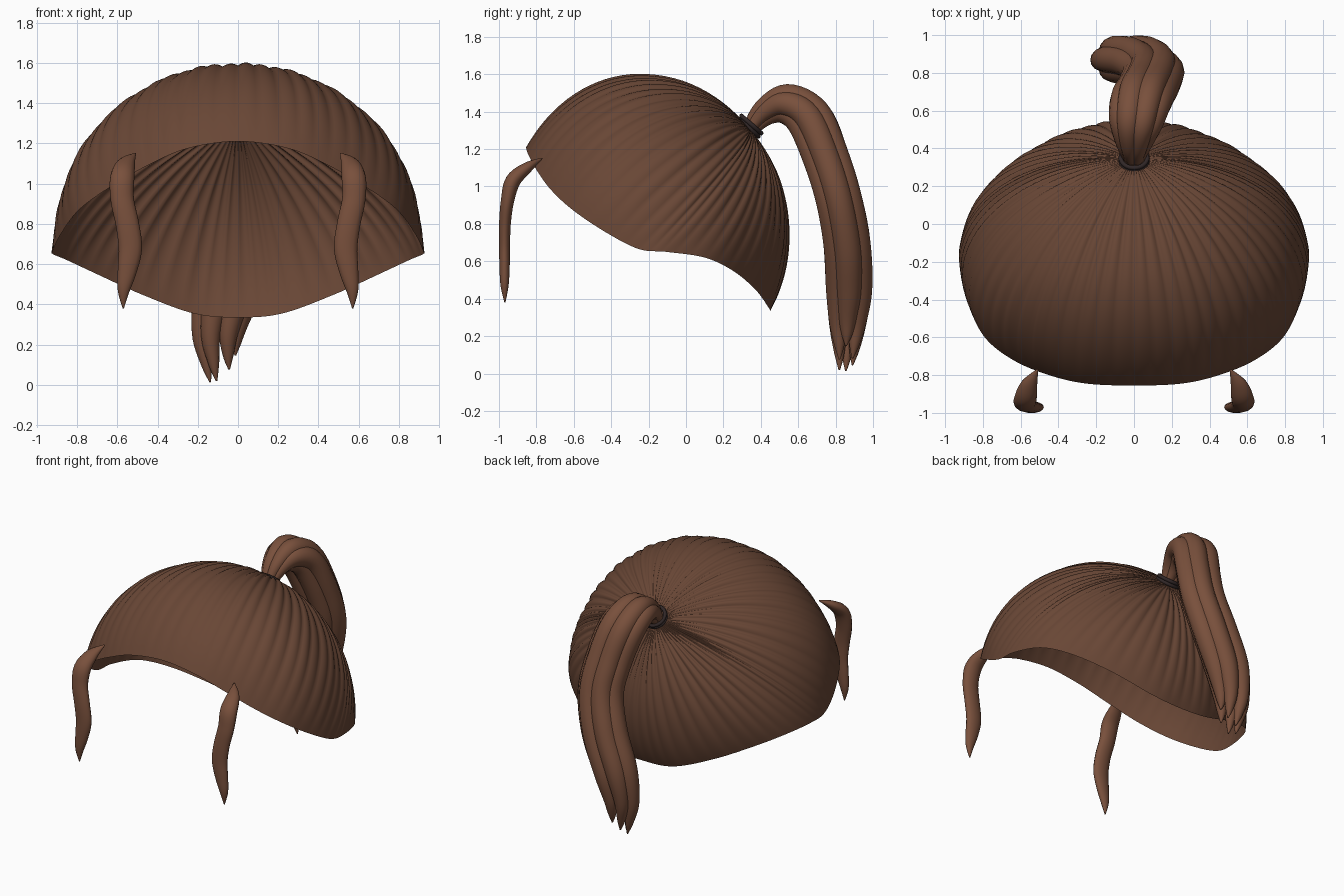
import bpy, bmesh, math
from mathutils import Vector

if "Cube" in bpy.data.objects:
    bpy.data.objects.remove(bpy.data.objects["Cube"])


def material(name, rgb):
    m = bpy.data.materials.new(name)
    m.diffuse_color = (*rgb, 1)
    m.use_nodes = True
    m.node_tree.nodes["Principled BSDF"].inputs["Base Color"].default_value = m.diffuse_color
    return m


CAP = material("cap_brown", (0.14, 0.062, 0.036))
LOCK = material("lock_brown", (0.19, 0.08, 0.045))
DARK = material("tie_dark", (0.03, 0.02, 0.02))


def finish(bm, name, mat):
    bmesh.ops.recalc_face_normals(bm, faces=bm.faces)
    me = bpy.data.meshes.new(name)
    bm.to_mesh(me)
    bm.free()
    for p in me.polygons:
        p.use_smooth = True
    me.materials.append(mat)
    ob = bpy.data.objects.new(name, me)
    bpy.context.collection.objects.link(ob)
    return ob


def spline(pts, n, closed=False):
    """Catmull-Rom through points of any dimension, n steps per segment."""
    c = len(pts)
    get = (lambda i: pts[i % c]) if closed else (lambda i: pts[min(max(i, 0), c - 1)])
    out = []
    for i in range(c if closed else c - 1):
        for k in range(n):
            t = k / n
            out.append([0.5 * (2 * b + (d - a) * t + (2 * a - 5 * b + 4 * d - e) * t * t
                               + (3 * b - a - 3 * d + e) * t ** 3)
                        for a, b, d, e in zip(get(i - 1), get(i), get(i + 1), get(i + 2))])
    if not closed:
        out.append(list(pts[-1]))
    return out


def frame(pts, i):
    t = (Vector(pts[min(i + 1, len(pts) - 1)][:3]) - Vector(pts[max(i - 1, 0)][:3])).normalized()
    side = Vector((1, 0, 0))
    side = (side - t * side.dot(t)).normalized()
    return side, t.cross(side)


def tube(name, path, mat, sides=14):
    """Path entries: x, y, z, half width, half depth."""
    pts = spline(path, 6)
    bm = bmesh.new()
    rings = []
    for i, p in enumerate(pts):
        s, n = frame(pts, i)
        rings.append([bm.verts.new(Vector(p[:3])
                                   + s * math.cos(a) * max(p[3], 0.002)
                                   + n * math.sin(a) * max(p[4], 0.002))
                      for a in (2 * math.pi * k / sides for k in range(sides))])
    for r, q in zip(rings, rings[1:]):
        for k in range(sides):
            j = (k + 1) % sides
            bm.faces.new((r[k], r[j], q[j], q[k]))
    bm.faces.new(rings[0])
    bm.faces.new(rings[-1])
    return finish(bm, name, mat)


# Hair cap: ellipsoid shell swept from the tie point to a curved hairline, with ridges
C = Vector((0, -0.25, 0.70))
RX, RFRONT, RBACK, RZ = 0.92, 0.734, 0.805, 0.895


def to_unit(p):
    d = Vector(p) - C
    return Vector((d.x / RX, d.y / (RBACK if d.y > 0 else RFRONT), d.z / RZ))


def from_unit(u):
    return C + Vector((u.x * RX, u.y * (RBACK if u.y > 0 else RFRONT), u.z * RZ))


half = [(0, -.855, 1.21), (.25, -.845, 1.175), (.45, -.80, 1.09), (.64, -.72, .98),
        (.79, -.60, .87), (.88, -.42, .75), (.92, -.25, .665), (.92, -.10, .65),
        (.85, .10, .62), (.70, .25, .55), (.48, .37, .45), (.22, .44, .355), (0, .45, .335)]
loop = half + [(-x, y, z) for x, y, z in half[-2:0:-1]]
rim = spline(loop, 15, True)
pole = to_unit((0, 0.34, 1.30)).normalized()
RINGS, RIDGES, N = 30, 60, len(rim)
bm = bmesh.new()
top = bm.verts.new(from_unit(pole * 0.98))
rows = []
for r in range(1, RINGS + 1):
    t = r / RINGS
    row = []
    for i, p in enumerate(rim):
        u = to_unit(p)
        length = u.length
        d = pole.slerp(u.normalized(), t)
        ph = math.pi * RIDGES * i / N
        ridge = abs(math.sin(ph)) - 0.6 + 0.25 * math.sin(ph * 0.7)
        amp = 0.016 * min(1, t * 3.5) * (1 - t ** 3)
        row.append(bm.verts.new(from_unit(d * (1 + (length - 1) * t ** 3 + amp * ridge))))
    rows.append(row)
for i in range(N):
    j = (i + 1) % N
    bm.faces.new((top, rows[0][i], rows[0][j]))
    for a, b in zip(rows, rows[1:]):
        bm.faces.new((a[i], b[i], b[j], a[j]))
finish(bm, "hair_cap", CAP)

# Ponytail: six strands around one centre path (x, y, z, strand radius, spread)
core = [(0, .33, 1.29, .025, .25), (0, .42, 1.395, .045, .55), (.01, .54, 1.44, .066, .85),
        (.04, .66, 1.36, .075, 1), (.085, .75, 1.15, .075, 1), (.10, .815, .94, .075, 1),
        (.04, .86, .70, .075, 1.05), (-.05, .872, .45, .07, 1.1), (-.09, .865, .25, .05, 1),
        (-.085, .86, .11, .028, .8), (-.075, .855, .02, .004, .7)]
offsets = [(-.09, 0, .0), (-.045, .05, 0), (.045, .05, .05), (.09, 0, .12),
           (.045, -.05, .06), (-.045, -.05, .03)]
for k, (ox, on, lift) in enumerate(offsets):
    path = []
    for i, p in enumerate(core):
        s, n = frame(core, i)
        q = Vector(p[:3]) + (s * ox + n * on) * p[4]
        q.z += lift * max(0, (i - 6) / 4)
        path.append((*q, p[3], p[3]))
    tube(f"ponytail_strand_{k + 1}", path, LOCK)

# Hair tie: two thin rings around the ponytail root
axis = Vector((0, 0.66, 0.75))
for k, off in enumerate((0.0, 0.022)):
    bpy.ops.mesh.primitive_torus_add(
        major_radius=0.07, minor_radius=0.012, major_segments=32, minor_segments=10,
        location=Vector((0, 0.335, 1.315)) + axis * off,
        rotation=axis.to_track_quat('Z', 'Y').to_euler())
    tie = bpy.context.object
    tie.name = f"hair_tie_{k + 1}"
    tie.data.materials.append(DARK)
    bpy.ops.object.shade_smooth()

# Front locks: flattened wavy strands hanging at each temple
lock = [(.51, -.77, 1.15, .004, .004), (.555, -.85, 1.10, .045, .03), (.575, -.925, 1.03, .06, .042),
        (.575, -.955, .92, .058, .036), (.55, -.968, .80, .058, .032), (.535, -.97, .68, .058, .03),
        (.55, -.97, .57, .048, .028), (.568, -.97, .47, .03, .022), (.57, -.968, .38, .003, .003)]
for name, sx in (("front_lock_right", 1), ("front_lock_left", -1)):
    tube(name, [(x * sx, y, z, w, d) for x, y, z, w, d in lock], LOCK)
